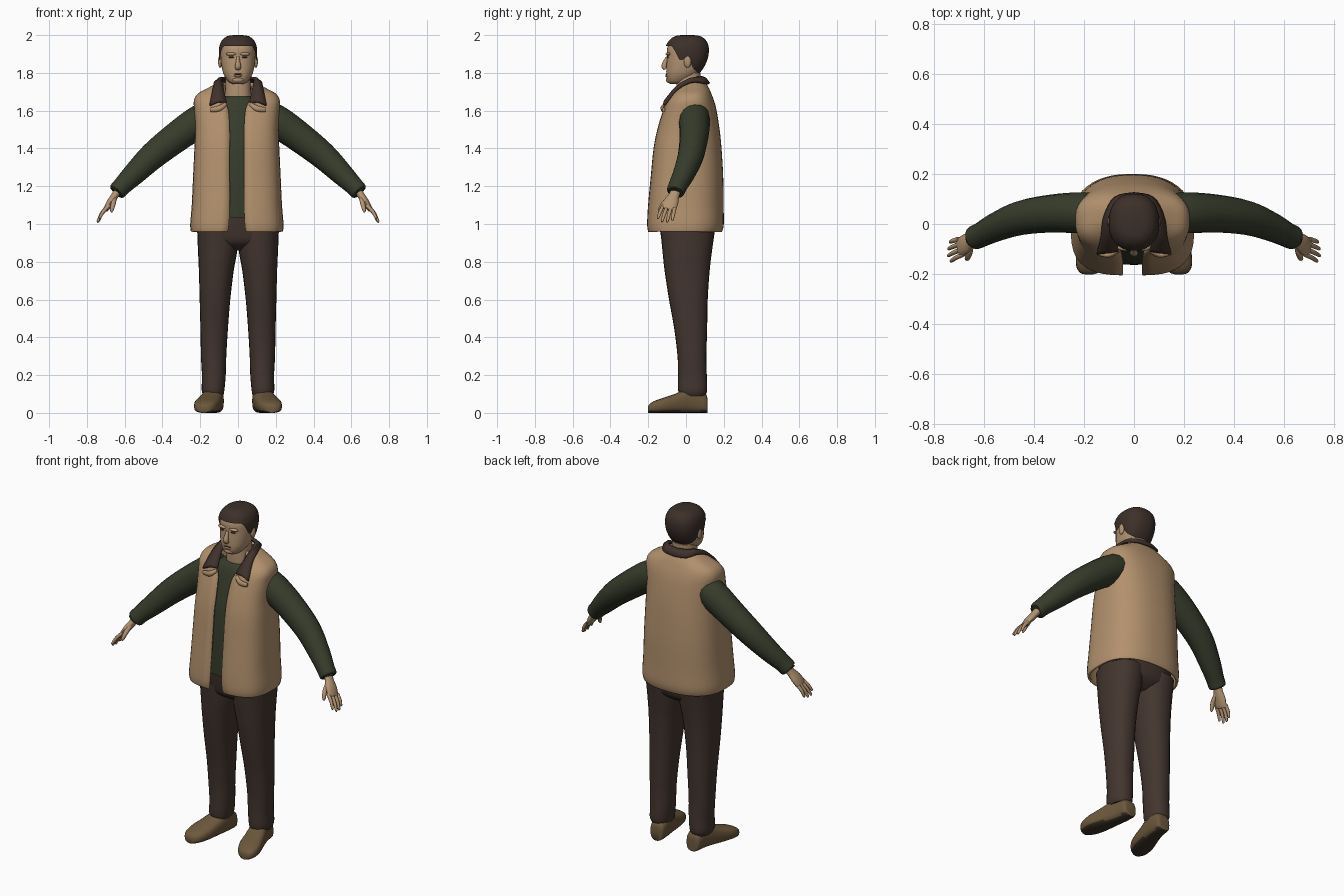
import bpy, bmesh, math
from mathutils import Vector

if "Cube" in bpy.data.objects:
    bpy.data.objects.remove(bpy.data.objects["Cube"])

def mat(name, rgb):
    m = bpy.data.materials.new(name)
    m.diffuse_color = (*rgb, 1)
    m.use_nodes = True
    m.node_tree.nodes["Principled BSDF"].inputs["Base Color"].default_value = m.diffuse_color
    return m

TAN = mat("tan_canvas", (0.45, 0.285, 0.155))
SKIN = mat("skin", (0.45, 0.295, 0.17))
HAIR = mat("dark_brown_hair", (0.045, 0.029, 0.022))
COLLAR = mat("brown_corduroy", (0.052, 0.032, 0.025))
PANTS = mat("brown_trousers", (0.056, 0.036, 0.028))
GREEN = mat("dark_green_knit", (0.037, 0.045, 0.024))
SHOE = mat("olive_leather", (0.15, 0.098, 0.045))
SOLE = mat("dark_sole", (0.045, 0.032, 0.02))
EYE = mat("dark_eye", (0.06, 0.035, 0.025))

def smooth(rows, k=4):
    """Catmull-Rom interpolation of number rows."""
    out = []
    for i in range(len(rows) - 1):
        a, b, c, d = rows[max(i - 1, 0)], rows[i], rows[i + 1], rows[min(i + 2, len(rows) - 1)]
        for s in range(k):
            t = s / k
            out.append([0.5 * (2 * q + (r - p) * t + (2 * p - 5 * q + 4 * r - u) * t * t
                               + (3 * q - p - 3 * r + u) * t ** 3) for p, q, r, u in zip(a, b, c, d)])
    return out + [list(rows[-1])]

def finish(name, bm, mats, mirror=False, thick=0, angle=50):
    bmesh.ops.recalc_face_normals(bm, faces=bm.faces)
    me = bpy.data.meshes.new(name)
    bm.to_mesh(me)
    bm.free()
    ob = bpy.data.objects.new(name, me)
    bpy.context.collection.objects.link(ob)
    for m in mats:
        me.materials.append(m)
    bpy.ops.object.select_all(action='DESELECT')
    ob.select_set(True)
    bpy.context.view_layer.objects.active = ob
    bpy.ops.object.shade_smooth_by_angle(angle=math.radians(angle))
    if thick:
        s = ob.modifiers.new("thickness", 'SOLIDIFY')
        s.thickness, s.offset = thick, 0
    if mirror:
        ob.modifiers.new("mirror", 'MIRROR').use_mirror_merge = False
    return ob

def skin(rings, closed=True, caps=True):
    """Bridge rings of points into a surface."""
    bm = bmesh.new()
    vs = [[bm.verts.new(p) for p in r] for r in rings]
    n = len(vs[0])
    for a, b in zip(vs, vs[1:]):
        for i in range(n if closed else n - 1):
            j = (i + 1) % n
            bm.faces.new((a[i], a[j], b[j], b[i]))
    if caps:
        bm.faces.new(vs[0])
        bm.faces.new(vs[-1])
    return bm

def spow(v, e):
    return math.copysign(abs(v) ** e, v)

def oval(z, xc, hw, yf, yb, n=32, front=2.3, back=2.3, gap=0.0):
    """Horizontal superellipse; gap leaves an opening at the front."""
    pts, yc, ry = [], (yf + yb) / 2, (yb - yf) / 2
    t0 = math.asin(min(1, (gap / hw) ** (front / 2))) if gap else 0
    for i in range(n):
        t = t0 + (2 * math.pi - 2 * t0) * i / ((n - 1) if gap else n)
        e = 2 / (front if math.cos(t) > 0 else back)
        pts.append((xc + hw * spow(math.sin(t), e), yc - ry * spow(math.cos(t), e), z))
    return pts

def body(rows, k=4, **kw):
    return skin([oval(*r, **kw) for r in smooth(rows, k)])

def tube(rows, n=16, k=4, side=(0, 1, 0)):
    """Rows are x, y, z, radius along side, radius across."""
    rows = smooth(rows, k)
    rings = []
    for i, r in enumerate(rows):
        t = (Vector(rows[min(i + 1, len(rows) - 1)][:3]) - Vector(rows[max(i - 1, 0)][:3])).normalized()
        u = Vector(side)
        u = (u - t * u.dot(t)).normalized()
        w = t.cross(u)
        rings.append([Vector(r[:3]) + u * r[3] * math.cos(a) + w * r[4] * math.sin(a)
                      for a in (2 * math.pi * j / n for j in range(n))])
    return skin(rings)

def blob(name, loc, size, m, mirror=False):
    bm = bmesh.new()
    bmesh.ops.create_uvsphere(bm, u_segments=14, v_segments=8, radius=1)
    for v in bm.verts:
        v.co = Vector(loc) + Vector(a * b for a, b in zip(v.co, size))
    finish(name, bm, [m], mirror)

# Trousers: hips and a mirrored leg
finish("trouser_hips", body([(0.86, 0, 0.11, -0.06, 0.08), (0.90, 0, 0.19, -0.118, 0.135),
                             (0.96, 0, 0.215, -0.137, 0.152), (1.06, 0, 0.21, -0.15, 0.155)]), [PANTS])
finish("trouser_leg", body([
    (0.09, 0.130, 0.052, -0.03, 0.100), (0.12, 0.132, 0.060, -0.042, 0.112), (0.2, 0.128, 0.063, -0.042, 0.110),
    (0.3, 0.129, 0.067, -0.045, 0.108), (0.45, 0.126, 0.073, -0.063, 0.112), (0.6, 0.122, 0.081, -0.09, 0.115),
    (0.75, 0.115, 0.092, -0.113, 0.125), (0.86, 0.108, 0.104, -0.125, 0.138),
    (0.96, 0.108, 0.108, -0.135, 0.152)], n=24), [PANTS], True)

# Shoes with dark soles
rings = []
for y, xc, hw, zt in smooth([(0.115, .12, .025, .06), (0.105, .12, .042, .10), (0.05, .125, .05, .13),
                             (0, .135, .055, .125), (-0.06, .15, .062, .10), (-0.12, .165, .066, .08),
                             (-0.17, .175, .056, .062), (-0.195, .18, .036, .045), (-0.202, .18, .015, .03)]):
    rings.append([(xc + hw * spow(math.cos(a), 0.75), y, zt * (0.5 + 0.5 * spow(math.sin(a), 0.65)))
                  for a in (2 * math.pi * j / 20 for j in range(20))])
bm = skin(rings)
for f in bm.faces:
    f.material_index = int(f.calc_center_median().z < 0.012)
finish("shoe", bm, [SHOE, SOLE], True)

# Shirt torso and sleeves
finish("shirt_body", body([(1.035, 0, .21, -.163, .165), (1.2, 0, .2, -.163, .165), (1.4, 0, .195, -.148, .155),
                           (1.5, 0, .19, -.127, .14), (1.6, 0, .175, -.098, .12), (1.65, 0, .12, -.08, .10),
                           (1.675, 0, .075, -.062, .085)]), [GREEN])
finish("sleeve", tube([(.15, .045, 1.575, .078, .082), (.22, .045, 1.535, .082, .085), (.33, .042, 1.457, .076, .08),
                       (.45, .025, 1.362, .069, .072), (.55, -.012, 1.265, .058, .06), (.61, -.042, 1.205, .05, .05),
                       (.64, -.056, 1.172, .047, .047), (.642, -.057, 1.17, .03, .03)]), [GREEN], True)

# Open vest
rows = smooth([(.96, .238, -.195, .185, .048), (1.0, .241, -.2, .194, .042), (1.1, .233, -.195, .193, .038),
               (1.25, .226, -.181, .191, .038), (1.4, .219, -.166, .182, .038), (1.5, .215, -.146, .172, .038),
               (1.6, .22, -.116, .156, .045), (1.65, .222, -.095, .143, .065), (1.685, .203, -.07, .13, .078),
               (1.715, .15, -.045, .117, .08), (1.745, .095, -.02, .10, .07)])
finish("vest", skin([oval(z, -.006, hw, yf, yb, 49, 3.2, 2.4, gap) for z, hw, yf, yb, gap in rows], False, False),
       [TAN], thick=0.012)

# Fold-down collar: inner and outer edge, mirrored through the back
inner = smooth([(0, .088, 1.775), (.055, .072, 1.775), (.085, .02, 1.762), (.077, -.05, 1.71), (.062, -.105, 1.645)])
outer = smooth([(0, .122, 1.742), (.075, .105, 1.745), (.118, .03, 1.752), (.132, -.05, 1.712), (.15, -.117, 1.628)])
both = [[(-x, y, z) for x, y, z in e[:0:-1]] + e for e in (inner, outer)]
mid = [(Vector(a) + Vector(b)) / 2 + Vector((0, -.002, .01)) for a, b in zip(*both)]
finish("collar", skin([both[0], mid, both[1]], False, False), [COLLAR], thick=0.014)

# Small lapel fold below each collar tip
finish("lapel", tube([(.065, -.108, 1.635, .008, .01), (.10, -.125, 1.612, .01, .016),
                      (.145, -.118, 1.605, .008, .012)], 10), [TAN], True)

# Neck and head
finish("neck", body([(1.64, 0, .07, -.05, .075), (1.7, 0, .068, -.052, .075), (1.8, 0, .066, -.05, .078)]), [SKIN])
HEAD = [(1.742, 0, .03, -.085, -.02), (1.755, 0, .052, -.098, .02), (1.79, 0, .075, -.104, .062),
        (1.83, 0, .086, -.104, .09), (1.88, 0, .092, -.101, .108), (1.93, 0, .09, -.1, .11),
        (1.965, 0, .075, -.08, .094), (1.985, 0, .048, -.052, .066), (1.991, 0, .015, -.02, .03)]
finish("head", body(HEAD), [SKIN])

# Hair shell trimmed along a hairline that depends on y
LINE = [(-.2, 1.942), (-.075, 1.942), (-.055, 1.91), (-.035, 1.868), (-.012, 1.87), (.005, 1.892),
        (.035, 1.83), (.07, 1.795), (.2, 1.79)]
def hairline(y):
    for (a, p), (b, q) in zip(LINE, LINE[1:]):
        if y <= b:
            return p + (q - p) * (y - a) / (b - a)
    return LINE[-1][1]

bm = body([(z + .009, x, hw + .009, yf - .007, yb + .01) for z, x, hw, yf, yb in HEAD], 8, n=48)
low = {v for v in bm.verts if v.co.z < hairline(v.co.y)}
bmesh.ops.delete(bm, geom=[f for f in bm.faces if all(v in low for v in f.verts)], context='FACES')
for v in bm.verts:
    v.co.z = max(v.co.z, hairline(v.co.y))
finish("hair", bm, [HAIR])

# Face details
finish("nose", tube([(0, -.098, 1.885, .008, .008), (0, -.108, 1.86, .012, .011), (0, -.116, 1.835, .014, .016),
                     (0, -.108, 1.82, .010, .014)], 12), [SKIN])
blob("ear", (.095, .008, 1.86), (.011, .02, .033), SKIN, True)
blob("brow_ridge", (.036, -.094, 1.9), (.03, .014, .009), SKIN, True)
blob("eye", (.035, -.0965, 1.883), (.015, .006, .005), EYE, True)
blob("mouth", (0, -.1035, 1.793), (.025, .004, .0035), EYE)
blob("lower_lip", (0, -.102, 1.784), (.022, .008, .006), SKIN)
blob("chin", (0, -.09, 1.763), (.03, .016, .016), SKIN)

# Hands: palm, four fingers and thumb
finish("palm", tube([(.628, -.047, 1.19, .026, .022), (.652, -.064, 1.15, .029, .02), (.676, -.08, 1.115, .04, .019),
                     (.697, -.094, 1.08, .038, .014), (.70, -.096, 1.075, .025, .008)], 14), [SKIN], True)
for i, (dy, length) in enumerate([(-.03, .9), (-.01, 1.05), (.01, 1.0), (.029, .8)]):
    a = Vector((.692 + dy * .35, -.09 + dy, 1.09 + dy * -.3))
    d = Vector((.048 + dy * -.25, -.022 + dy * .3, -.073)) * length
    p, q = a + d * .55 + Vector((.004, 0, .003)), a + d
    finish("finger_%d" % (i + 1), tube([(*a, .010, .010), (*p, .0095, .0095), (*q, .007, .007),
                                        (*(q + d * .06), .003, .003)], 8, 3), [SKIN], True)
finish("thumb", tube([(.655, -.08, 1.14, .014, .014), (.66, -.118, 1.108, .013, .013), (.668, -.138, 1.075, .010, .010),
                      (.67, -.142, 1.062, .004, .004)], 8, 3, (1, 0, 0)), [SKIN], True)
